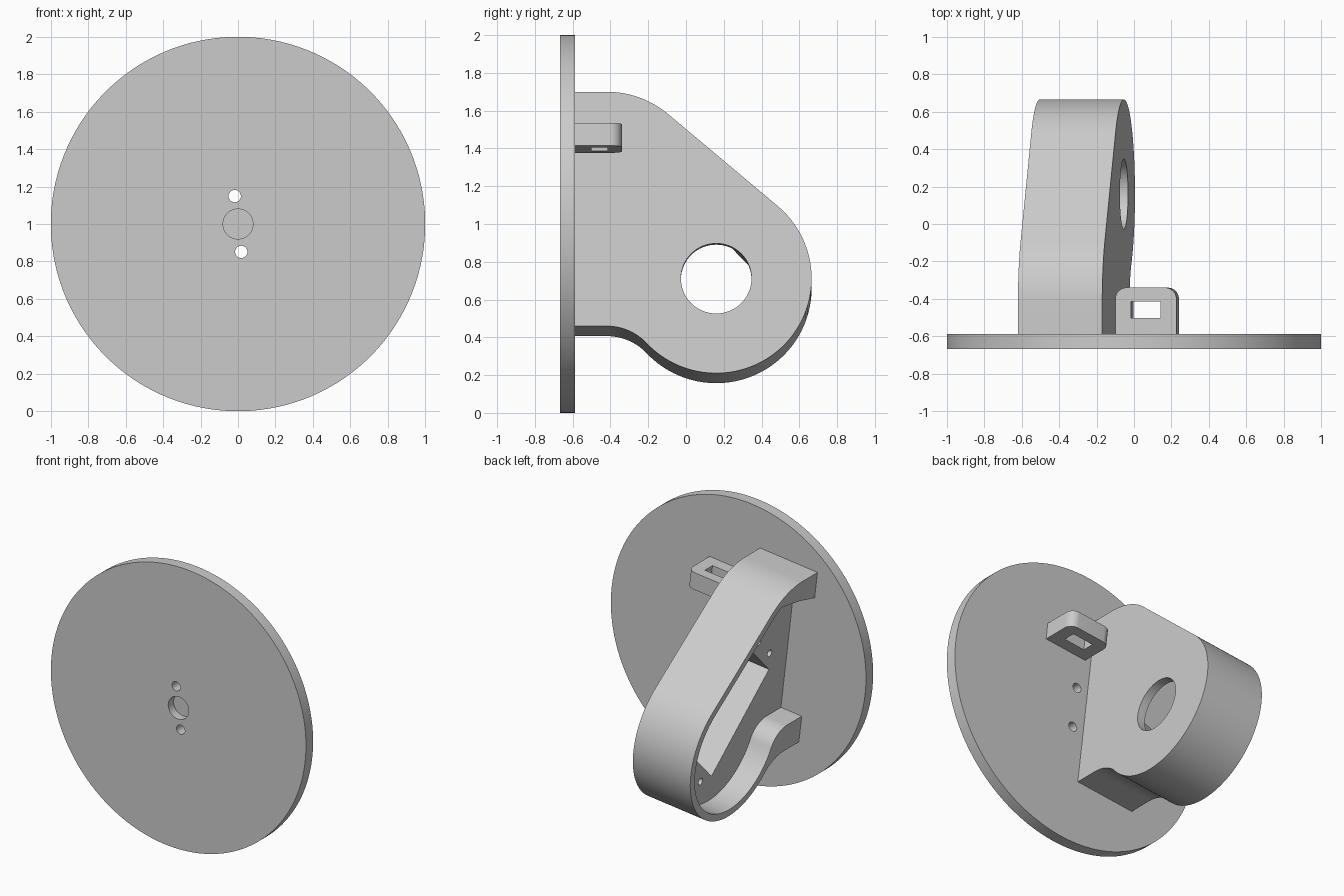
import bpy, bmesh, math
from mathutils import Matrix, Vector

if "Cube" in bpy.data.objects:
    bpy.data.objects.remove(bpy.data.objects["Cube"])

grey = bpy.data.materials.new("plain_grey")
grey.use_nodes = True
COLOUR = (0.6, 0.6, 0.6, 1)
grey.diffuse_color = COLOUR
grey.node_tree.nodes["Principled BSDF"].inputs["Base Color"].default_value = COLOUR

# The bracket and strap loop lean slightly to one side around the disc axis
LEAN = Matrix.Translation((0, 0, 1)) @ Matrix.Rotation(math.radians(-6.7), 4, 'Y')

# How a profile (a, b) with height h is laid out in the leaning frame
ALONG_X = lambda a, b, h: Vector((h, a, b))
ALONG_Y = lambda a, b, h: Vector((a, h, b))
ALONG_Z = lambda a, b, h: Vector((a, b, h))


def prism(name, pts, h0, h1, place):
    bm = bmesh.new()
    low, high = [[bm.verts.new(LEAN @ place(a, b, h)) for a, b in pts] for h in (h0, h1)]
    bm.faces.new(low)
    bm.faces.new(high)
    n = len(pts)
    for i in range(n):
        j = (i + 1) % n
        bm.faces.new((low[i], low[j], high[j], high[i]))
    bmesh.ops.recalc_face_normals(bm, faces=bm.faces)
    mesh = bpy.data.meshes.new(name)
    bm.to_mesh(mesh)
    bm.free()
    mesh.materials.append(grey)
    ob = bpy.data.objects.new(name, mesh)
    bpy.context.collection.objects.link(ob)
    return ob


def arc(centre, r, start, end, n=32):
    steps = [start + (end - start) * i / n for i in range(n + 1)]
    return [(centre[0] + r * math.cos(t), centre[1] + r * math.sin(t)) for t in steps]


def circle(centre, r, n=48):
    return arc(centre, r, 0, math.tau, n)[:-1]


def rect(centre, half_a, half_b, angle=0):
    ca, sa = math.cos(angle), math.sin(angle)
    corners = [(-half_a, -half_b), (half_a, -half_b), (half_a, half_b), (-half_a, half_b)]
    return [(centre[0] + a * ca - b * sa, centre[1] + a * sa + b * ca) for a, b in corners]


def cut(target, cutters):
    for c in cutters:
        mod = target.modifiers.new("cut", 'BOOLEAN')
        mod.operation = 'DIFFERENCE'
        mod.solver = 'EXACT'
        mod.object = c
        bpy.context.view_layer.objects.active = target
        bpy.ops.object.modifier_apply(modifier=mod.name)
        bpy.data.objects.remove(c)


def smooth(ob):
    bpy.ops.object.select_all(action='DESELECT')
    ob.select_set(True)
    bpy.context.view_layer.objects.active = ob
    bpy.ops.object.shade_smooth_by_angle()


# Mounting disc with a blind centre recess and two through holes
BACK = -0.587
disc = prism("mounting_disc", circle((0, 0), 1, 128), -0.667, BACK, ALONG_Y)
cut(disc, [prism("recess", circle((0, 0), 0.08), -0.8, -0.607, ALONG_Y)]
    + [prism("screw_hole", circle((0, w), 0.033, 32), -0.8, -0.5, ALONG_Y) for w in (-0.15, 0.15)])
smooth(disc)

# Bracket outline: round end, straight slope, shoulder and concave foot
SHAFT = Vector((0.16, -0.28))
SHOULDER = Vector((-0.42, 0.21))
SLOPE = math.atan2(SHAFT.x - SHOULDER.x, SHOULDER.y - SHAFT.y)


def foot_and_end(start, foot, radius):
    d, run = SHAFT.y - foot, SHAFT.x - SHOULDER.x
    r = (run * run + d * d - radius * radius) / (2 * (radius - d))
    centre = (SHOULDER.x, foot - r)
    a = math.atan2(d + r, run)
    return ([(start, foot)] + arc(centre, r, math.pi / 2, a, 16)
            + arc(SHAFT, radius, a - math.pi, SLOPE, 64)[1:])


FACE, FLOOR, RIM = -0.087, -0.376, -0.54
R = 0.505
outline = foot_and_end(-0.6, -0.534, R)
outline += arc(SHOULDER, R, SLOPE, math.pi / 2) + [(-0.6, SHOULDER.y + R)]
bracket = prism("motor_bracket", outline, RIM, FACE, ALONG_X)

# Open cavity on the back, its wall thickening towards the disc
cavity = foot_and_end(-0.7, -0.344, R - 0.05)
cavity += arc(SHOULDER, R - 0.05, SLOPE, SLOPE + 0.2, 6)
cavity += [(-0.32, 0.592), (-0.42, 0.572), (-0.5, 0.55), (-0.58, 0.53), (-0.7, 0.52)]

# Motor pocket, shaft opening and blind screw holes
TILT = math.radians(-46)
along = Vector((math.cos(TILT), math.sin(TILT)))
across = Vector((-along.y, along.x))
middle = SHAFT - along * 0.2
cutters = [prism("cavity", cavity, RIM - 0.1, FLOOR, ALONG_X),
           prism("pocket", rect(middle, 0.395, 0.195, TILT), RIM, FACE - 0.06, ALONG_X),
           prism("shaft_opening", circle(SHAFT, 0.187, 64), FACE - 0.1, FACE + 0.1, ALONG_X)]
for i in (-1, 1):
    for j in (-1, 1):
        spot = middle + along * 0.475 * i + across * 0.1 * j
        cutters.append(prism("motor_screw", circle(spot, 0.024, 24), RIM, FLOOR + 0.2, ALONG_X))
cut(bracket, cutters)
smooth(bracket)

# Strap loop beside the bracket, with rounded outer corners
LEFT, RIGHT, END, ROUND = -0.041, 0.287, -0.34, 0.06
profile = [(LEFT, -0.6), (RIGHT, -0.6)]
profile += arc((RIGHT - ROUND, END - ROUND), ROUND, 0, math.pi / 2, 12)
profile += arc((LEFT + ROUND, END - ROUND), ROUND, math.pi / 2, math.pi, 12)
loop = prism("strap_loop", profile, 0.384, 0.505, ALONG_Z)
cut(loop, [prism("slot", rect((0.123, -0.458), 0.08, 0.043), 0.3, 0.6, ALONG_Z)])
smooth(loop)
